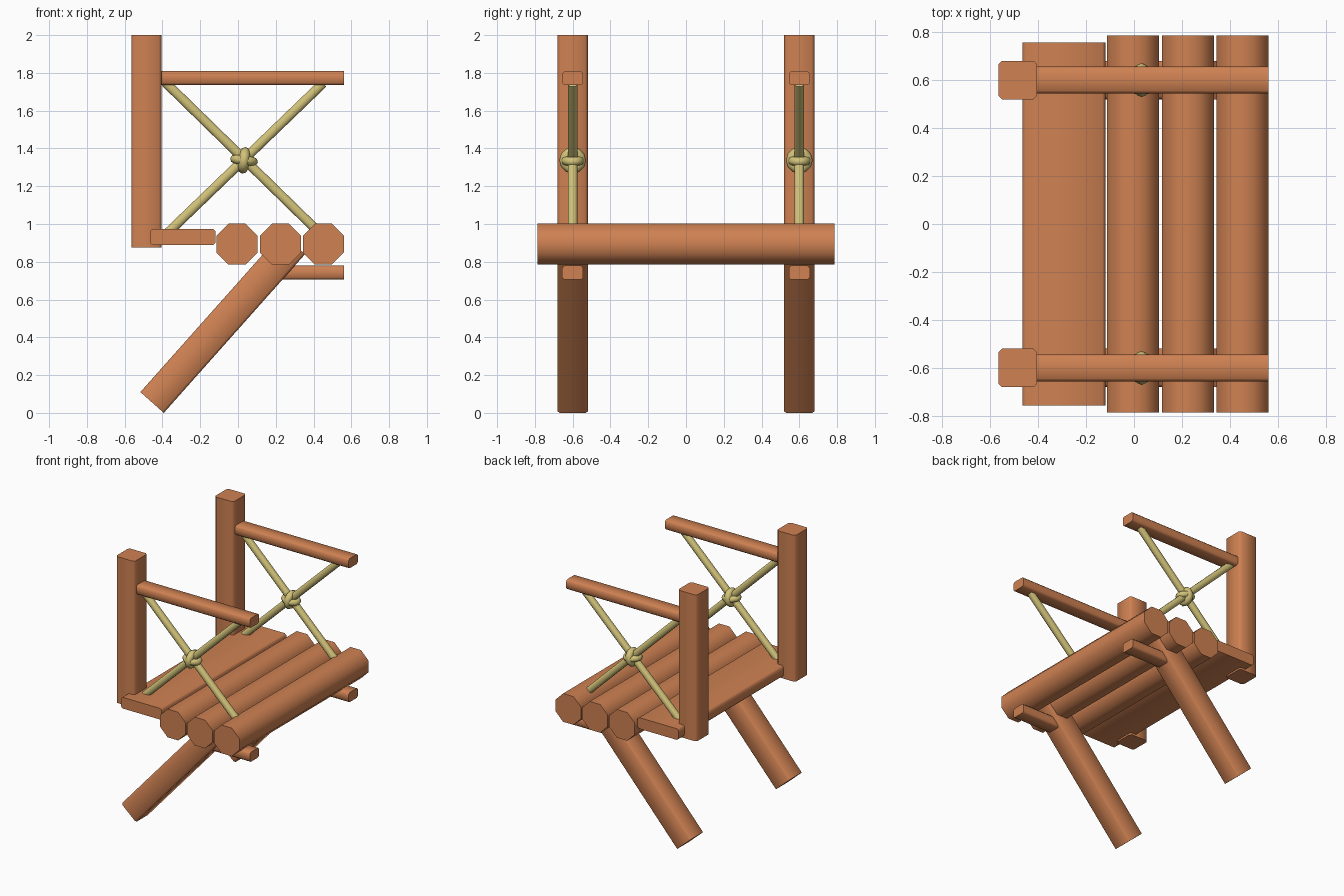
import bpy, bmesh, math
from mathutils import Vector, Matrix

if "Cube" in bpy.data.objects:
    bpy.data.objects.remove(bpy.data.objects["Cube"])


def material(name, rgb):
    m = bpy.data.materials.new(name)
    m.diffuse_color = (*rgb, 1)
    m.use_nodes = True
    m.node_tree.nodes["Principled BSDF"].inputs["Base Color"].default_value = m.diffuse_color
    return m


WOOD = material("reddish wood", (0.62, 0.22, 0.085))
ROPE = material("straw rope", (0.64, 0.54, 0.19))


def finish(name, bm, mat, angle):
    bmesh.ops.recalc_face_normals(bm, faces=bm.faces[:])
    me = bpy.data.meshes.new(name)
    bm.to_mesh(me)
    bm.free()
    me.materials.append(mat)
    ob = bpy.data.objects.new(name, me)
    bpy.context.collection.objects.link(ob)
    bpy.ops.object.select_all(action='DESELECT')
    ob.select_set(True)
    bpy.context.view_layer.objects.active = ob
    bpy.ops.object.shade_smooth_by_angle(angle=math.radians(angle))
    return ob


def beam(name, start, end, side, w, h, cut, mat=WOOD):
    """Eight-sided bar: w across 'side', h across the other way, corners cut by 'cut'."""
    a, b = Vector(start), Vector(end)
    u = Vector(side)
    v = (b - a).normalized().cross(u)
    x, y = w / 2, h / 2
    outline = [(x, y - cut), (x - cut, y), (cut - x, y), (-x, y - cut),
               (-x, cut - y), (cut - x, -y), (x - cut, -y), (x, cut - y)]
    bm = bmesh.new()
    ends = [[bm.verts.new(p + u * s + v * t) for s, t in outline] for p in (a, b)]
    for ring in ends:
        bm.faces.new(ring)
    for i in range(8):
        j = (i + 1) % 8
        bm.faces.new((ends[0][i], ends[0][j], ends[1][j], ends[1][i]))
    return finish(name, bm, mat, 50)


def rope_ring(name, centre, rot, major, minor, stretch):
    """Closed loop of rope for the knot."""
    bm = bmesh.new()
    n, k = 12, 8
    rings = []
    for i in range(n):
        a = math.tau * i / n
        rings.append([bm.verts.new(((major * stretch + minor * math.cos(b)) * math.cos(a),
                                    (major + minor * math.cos(b)) * math.sin(a),
                                    minor * math.sin(b)))
                      for b in (math.tau * j / k for j in range(k))])
    for i in range(n):
        for j in range(k):
            p, q = rings[i], rings[(i + 1) % n]
            bm.faces.new((p[j], q[j], q[(j + 1) % k], p[(j + 1) % k]))
    bm.transform(Matrix.Translation(centre) @ rot)
    return finish(name, bm, ROPE, 70)


Y = (0, 1, 0)

# Seat: three round logs and a flat rear plank
for i, x in enumerate((-0.005, 0.225, 0.452)):
    beam(f"seat_log_{i + 1}", (x, -0.785, 0.893), (x, 0.785, 0.893),
         (1, 0, 0), 0.217, 0.217, 0.064)
beam("rear_seat_plank", (-0.292, -0.757, 0.931), (-0.292, 0.757, 0.931),
     (1, 0, 0), 0.345, 0.086, 0.012)

leg_dir = Vector((0.665, 0, 0.747)).normalized()
for side, y in (("left", -0.6), ("right", 0.6)):
    # Back post, armrest, under-seat rail and slanted leg
    beam(f"{side}_back_post", (-0.485, y, 0.875), (-0.485, y, 2.0), Y, 0.16, 0.16, 0.014)
    beam(f"{side}_armrest", (-0.43, y, 1.772), (0.56, y, 1.772), Y, 0.112, 0.074, 0.012)
    beam(f"{side}_under_rail", (0.15, y, 0.742), (0.56, y, 0.742), Y, 0.112, 0.074, 0.012)
    foot = Vector((-0.455, y, 0.055))
    beam(f"{side}_leg", foot, foot + leg_dir * 1.125, Y, 0.16, 0.166, 0.012)

    # Crossed ropes
    beam(f"{side}_rope_falling", (-0.385, y, 1.75), (0.44, y, 0.945), Y, 0.05, 0.05, 0.013, ROPE)
    beam(f"{side}_rope_rising", (-0.37, y, 0.955), (0.45, y, 1.745), Y, 0.05, 0.05, 0.013, ROPE)

    # Knot: an upright loop over a level loop
    c = Vector((0.032, y, 1.337))
    tilt = Matrix.Rotation(math.radians(8), 4, 'Y')
    rope_ring(f"{side}_knot_upright", c, tilt @ Matrix.Rotation(math.pi / 2, 4, 'Y'),
              0.044, 0.027, 1.0)
    rope_ring(f"{side}_knot_level", c, tilt, 0.04, 0.024, 1.25)
